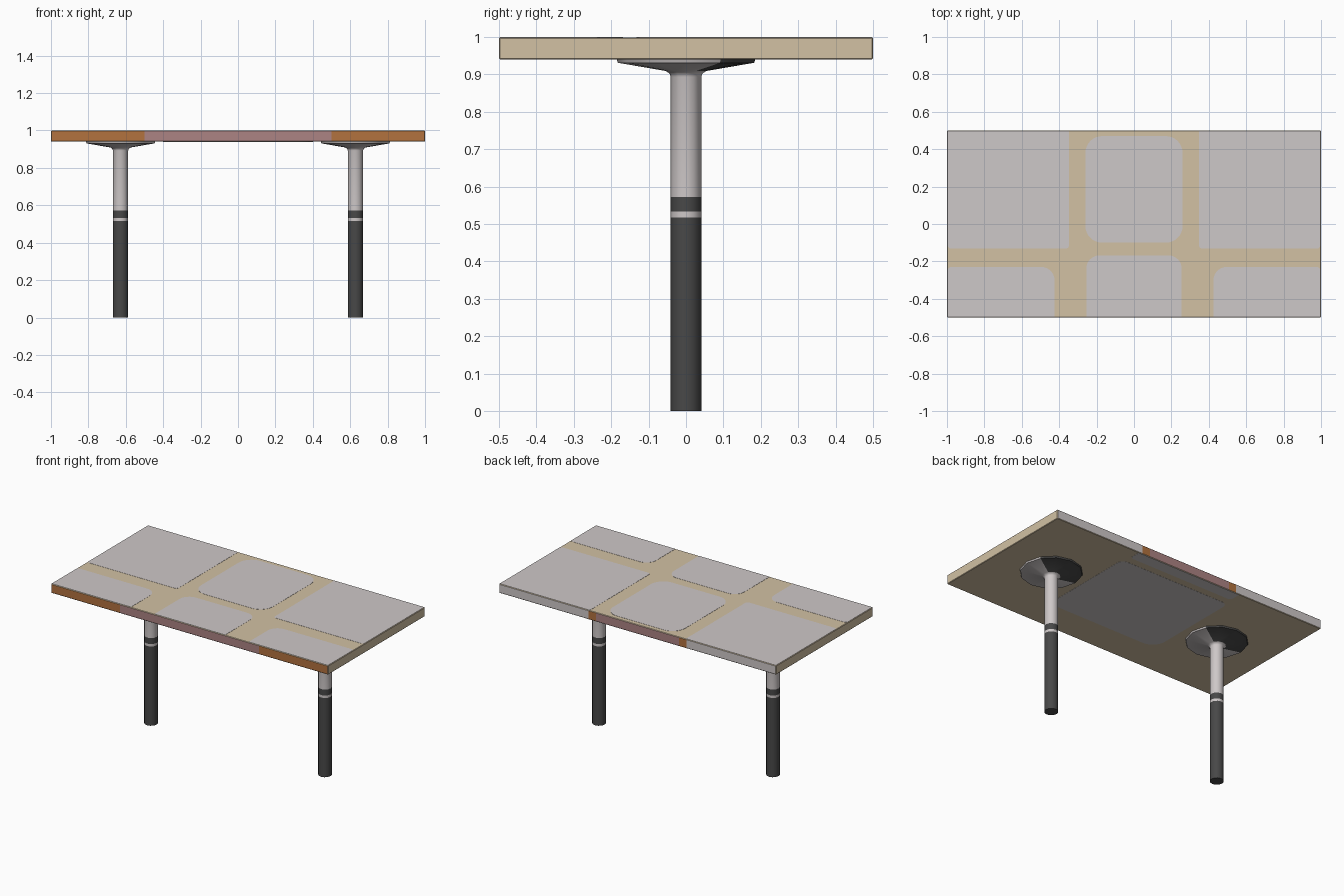
import bpy, bmesh, math
from mathutils import Vector

if "Cube" in bpy.data.objects:
    bpy.data.objects.remove(bpy.data.objects["Cube"])


def material(name, rgb):
    m = bpy.data.materials.new(name)
    lin = [((c / 255 + 0.055) / 1.055) ** 2.4 for c in rgb]
    m.diffuse_color = (*lin, 1)
    m.use_nodes = True
    m.node_tree.nodes["Principled BSDF"].inputs["Base Color"].default_value = m.diffuse_color
    return m


LIGHT = material("light grey", (206, 200, 200))
TAN = material("tan", (210, 193, 164))
MAUVE = material("mauve", (172, 131, 131))
BROWN = material("orange brown", (178, 114, 62))
DARK = material("charcoal", (72, 72, 72))


def finish(bm, name, mats, smooth=False):
    bmesh.ops.recalc_face_normals(bm, faces=bm.faces[:])
    me = bpy.data.meshes.new(name)
    bm.to_mesh(me)
    bm.free()
    for m in mats:
        me.materials.append(m)
    ob = bpy.data.objects.new(name, me)
    bpy.context.collection.objects.link(ob)
    if smooth:
        bpy.ops.object.select_all(action='DESELECT')
        ob.select_set(True)
        bpy.context.view_layer.objects.active = ob
        bpy.ops.object.shade_smooth_by_angle(angle=math.radians(40))
    return ob


# Table top slab, cut along x so its long edges can carry coloured bands
bm = bmesh.new()
bmesh.ops.create_cube(bm, size=1)
for v in bm.verts:
    v.co = Vector((v.co.x * 2, v.co.y, 0.9695 + v.co.z * 0.059))
bmesh.ops.bevel(bm, geom=bm.edges[:], offset=0.003, segments=1, affect='EDGES')
for x in (-0.5, -0.355, -0.3, 0.3, 0.355, 0.5):
    bmesh.ops.bisect_plane(bm, geom=bm.verts[:] + bm.edges[:] + bm.faces[:],
                           plane_co=(x, 0, 0), plane_no=(1, 0, 0))
bm.normal_update()
for f in bm.faces:
    x = abs(f.calc_center_median().x)
    if f.normal.y < -0.9:            # front edge
        f.material_index = 1 if x < 0.5 else 2
    elif f.normal.y > 0.9:           # back edge
        f.material_index = 1 if x < 0.3 else 2 if x < 0.355 else 3
finish(bm, "table_top", [TAN, MAUVE, BROWN, LIGHT])


# Thin inlay panels with rounded corners (radii: front-left, front-right, back-right, back-left)
def panel(name, x0, x1, y0, y1, radii, z, thick=0.001):
    bm = bmesh.new()
    corners = [(x0, y0, 1, 1), (x1, y0, -1, 1), (x1, y1, -1, -1), (x0, y1, 1, -1)]
    pts = []
    for i, ((cx, cy, sx, sy), r) in enumerate(zip(corners, radii)):
        if r == 0:
            pts.append((cx, cy))
            continue
        for k in range(9):
            a = math.pi + math.pi / 2 * (i + k / 8)
            pts.append((cx + sx * r + r * math.cos(a), cy + sy * r + r * math.sin(a)))
    face = bm.faces.new([bm.verts.new((x, y, z)) for x, y in pts])
    ext = bmesh.ops.extrude_face_region(bm, geom=[face])
    for v in ext["geom"]:
        if isinstance(v, bmesh.types.BMVert):
            v.co.z += thick
    finish(bm, name, [LIGHT])


E, F = 0.997, 0.497
T = 0.999
panel("left_back_panel", -E, -0.347, -0.132, F, (0.02, 0.02, 0, 0), T)
panel("right_back_panel", 0.347, E, -0.132, F, (0.02, 0.02, 0, 0), T)
panel("left_front_panel", -E, -0.425, -F, -0.23, (0, 0, 0.07, 0.02), T)
panel("right_front_panel", 0.425, E, -F, -0.23, (0, 0, 0.02, 0.07), T)
panel("centre_back_panel", -0.26, 0.26, -0.1, 0.47, (0.09,) * 4, T)
panel("centre_front_panel", -0.255, 0.255, -F, -0.168, (0, 0, 0.07, 0.07), T)
panel("underside_panel", -0.4, 0.4, -0.29, 0.37, (0.09, 0.09, 0.04, 0.04), 0.9392)
panel("underside_strip", -0.38, 0.38, 0.42, F, (0.02, 0.02, 0, 0), 0.9392)


# Legs: lathed column with flared mounting plate
SIDES = 12
PROFILE = [(0.041, 0), (0.041, 0.517), (0.041, 0.533), (0.041, 0.572), (0.041, 0.893),
           (0.044, 0.902), (0.054, 0.909), (0.182, 0.931), (0.185, 0.94)]


def leg(name, cx):
    bm = bmesh.new()
    rings = []
    for r, z in PROFILE:
        rings.append([bm.verts.new((cx + r * math.cos(2 * math.pi * k / SIDES),
                                    r * math.sin(2 * math.pi * k / SIDES), z))
                      for k in range(SIDES)])
    for a, b in zip(rings, rings[1:]):
        for k in range(SIDES):
            n = (k + 1) % SIDES
            bm.faces.new((a[k], a[n], b[n], b[k]))
    bm.faces.new(rings[0])
    bm.faces.new(rings[-1])
    for f in bm.faces:
        c = f.calc_center_median()
        ang = math.degrees(math.atan2(c.y, c.x - cx))
        sleeve = c.z < 0.517 or 0.533 < c.z < 0.572
        plate = 0.912 < c.z < 0.939 and 30 < ang < 180
        f.material_index = 1 if sleeve or plate else 0
    finish(bm, name, [LIGHT, DARK], smooth=True)


leg("left_leg", -0.628)
leg("right_leg", 0.628)
